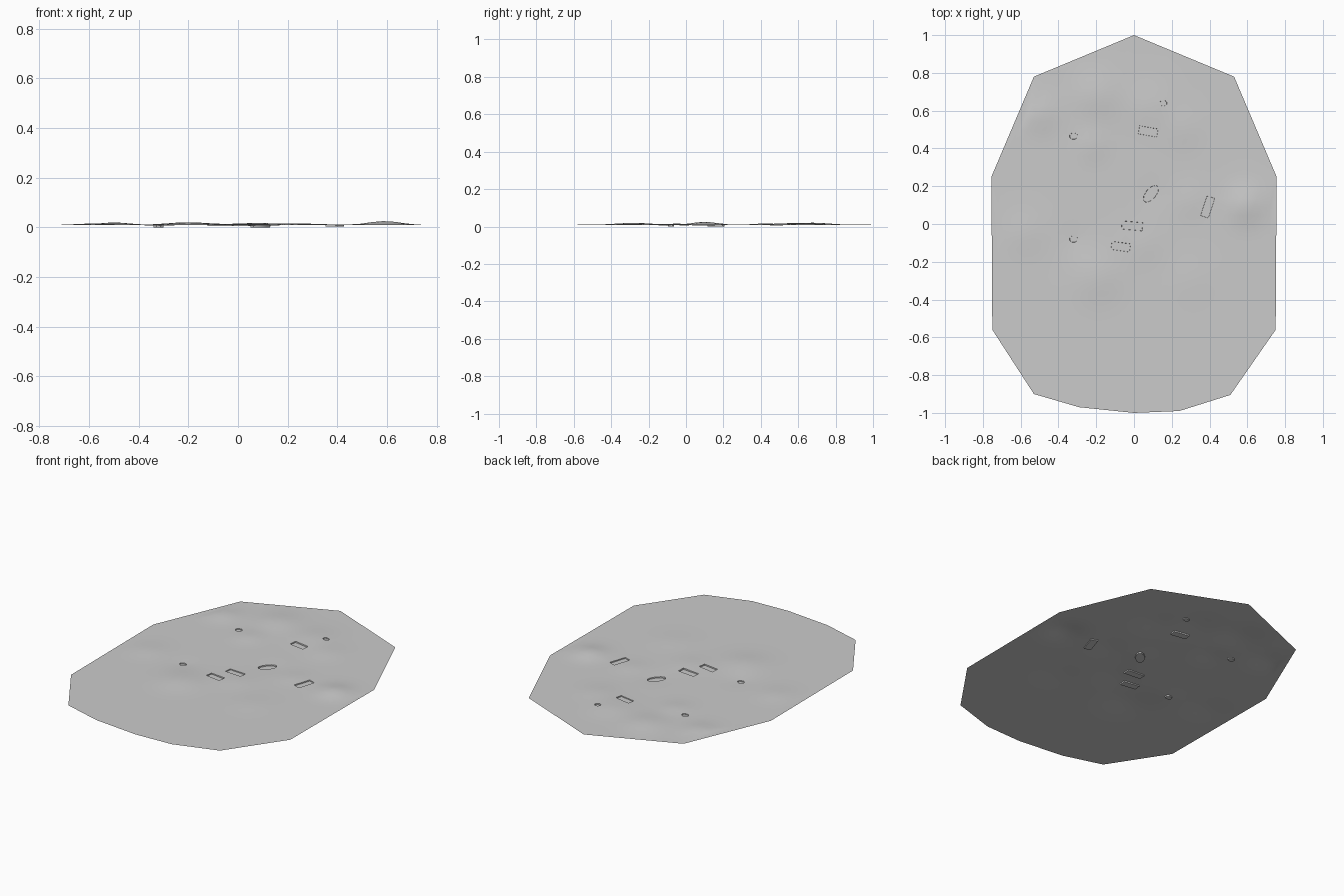
import bpy, math
from mathutils import Vector
from mathutils.geometry import delaunay_2d_cdt

cube = bpy.data.objects.get("Cube")
if cube:
    bpy.data.objects.remove(cube, do_unlink=True)

# Outline of the ground sheet
OUTLINE = [(0, 1), (-.53, .78), (-.755, .25), (-.75, -.56), (-.53, -.9), (-.29, -.97),
           (0, -1), (.24, -.99), (.51, -.905), (.75, -.56), (.755, .25), (.53, .78)]

# Gentle mounds and hollows: x, y, radius, height
MOUNDS = [(.59, .1, .09, .016), (-.5, .58, .09, .010), (-.2, .68, .12, .011),
          (.08, .62, .12, .008), (.25, .5, .10, .006), (-.22, .42, .08, .007),
          (.3, .12, .08, .005), (-.2, -.28, .13, .010), (.05, -.1, .1, .005),
          (-.58, -.05, .1, .006), (.3, -.3, .12, .004),
          (-.31, -.08, .07, -.003), (.1, .16, .07, -.003)]

# Sunken pads: x, y, half length, half width, angle, sides
PADS = [(.39, .09, .055, .022, 72, 4), (-.01, -.01, .055, .022, -5, 4),
        (-.07, -.12, .05, .022, -8, 4), (.075, .49, .05, .022, -10, 4),
        (.09, .16, .055, .028, 50, 10), (-.32, -.08, .022, .018, 0, 8),
        (.155, .64, .02, .016, 0, 8), (-.32, .465, .022, .018, 0, 8)]


def height(x, y):
    z = .0095
    for mx, my, r, h in MOUNDS:
        z += h * math.exp(-((x - mx) ** 2 + (y - my) ** 2) / (r * r))
    return z


def pad_ring(pad, inset):
    """Rectangle or rounded ring around one pad."""
    px, py, a, b, ang, n = pad
    c, s = math.cos(math.radians(ang)), math.sin(math.radians(ang))
    k = math.sqrt(2) if n == 4 else 1
    ring = []
    for i in range(n):
        t = math.tau * (i + .5) / n
        u, v = (a - inset) * k * math.cos(t), (b - inset) * k * math.sin(t)
        ring.append((px + u * c - v * s, py + u * s + v * c))
    return ring


def inside_outline(x, y):
    for (x0, y0), (x1, y1) in zip(OUTLINE, OUTLINE[1:] + OUTLINE[:1]):
        ex, ey = x1 - x0, y1 - y0
        if (ex * (y - y0) - ey * (x - x0)) / math.hypot(ex, ey) < .02:
            return False
    return True


points, edges, levels = [], [], []


def add_loop(loop, z_of):
    start, n = len(points), len(loop)
    for i, (x, y) in enumerate(loop):
        points.append(Vector((x, y)))
        levels.append(z_of(x, y))
        edges.append((start + i, start + (i + 1) % n))


add_loop(OUTLINE, height)

# Each pad has an upper rim and a floor just inside it
for pad in PADS:
    add_loop(pad_ring(pad, 0), height)
    floor = max(0, height(pad[0], pad[1]) - .0065)
    add_loop(pad_ring(pad, .0008), lambda x, y: floor)

# Fill the open ground with staggered points
STEP = .045
for j in range(-22, 23):
    for i in range(-18, 19):
        x, y = (i + .5 * (j % 2)) * STEP, j * STEP
        clear = all(math.hypot(x - p[0], y - p[1]) > p[2] + .015 for p in PADS)
        if clear and inside_outline(x, y):
            points.append(Vector((x, y)))
            levels.append(height(x, y))

verts, _, faces, origins, _, _ = delaunay_2d_cdt(points, edges, [], 0, 1e-6)
coords = [(v.x, v.y, levels[o[0]]) for v, o in zip(verts, origins)]
lowest = min(c[2] for c in coords)
coords = [(x, y, z - lowest) for x, y, z in coords]

mesh = bpy.data.meshes.new("ground_sheet")
mesh.from_pydata(coords, [], faces)
mesh.update()
ground = bpy.data.objects.new("ground_sheet", mesh)
bpy.context.collection.objects.link(ground)

# One plain grey surface
grey = bpy.data.materials.new("light_grey")
grey.use_nodes = True
colour = (.6, .6, .6, 1)
grey.diffuse_color = colour
grey.node_tree.nodes["Principled BSDF"].inputs["Base Color"].default_value = colour
mesh.materials.append(grey)

bpy.context.view_layer.objects.active = ground
ground.select_set(True)
bpy.ops.object.shade_smooth_by_angle(angle=math.radians(30))
